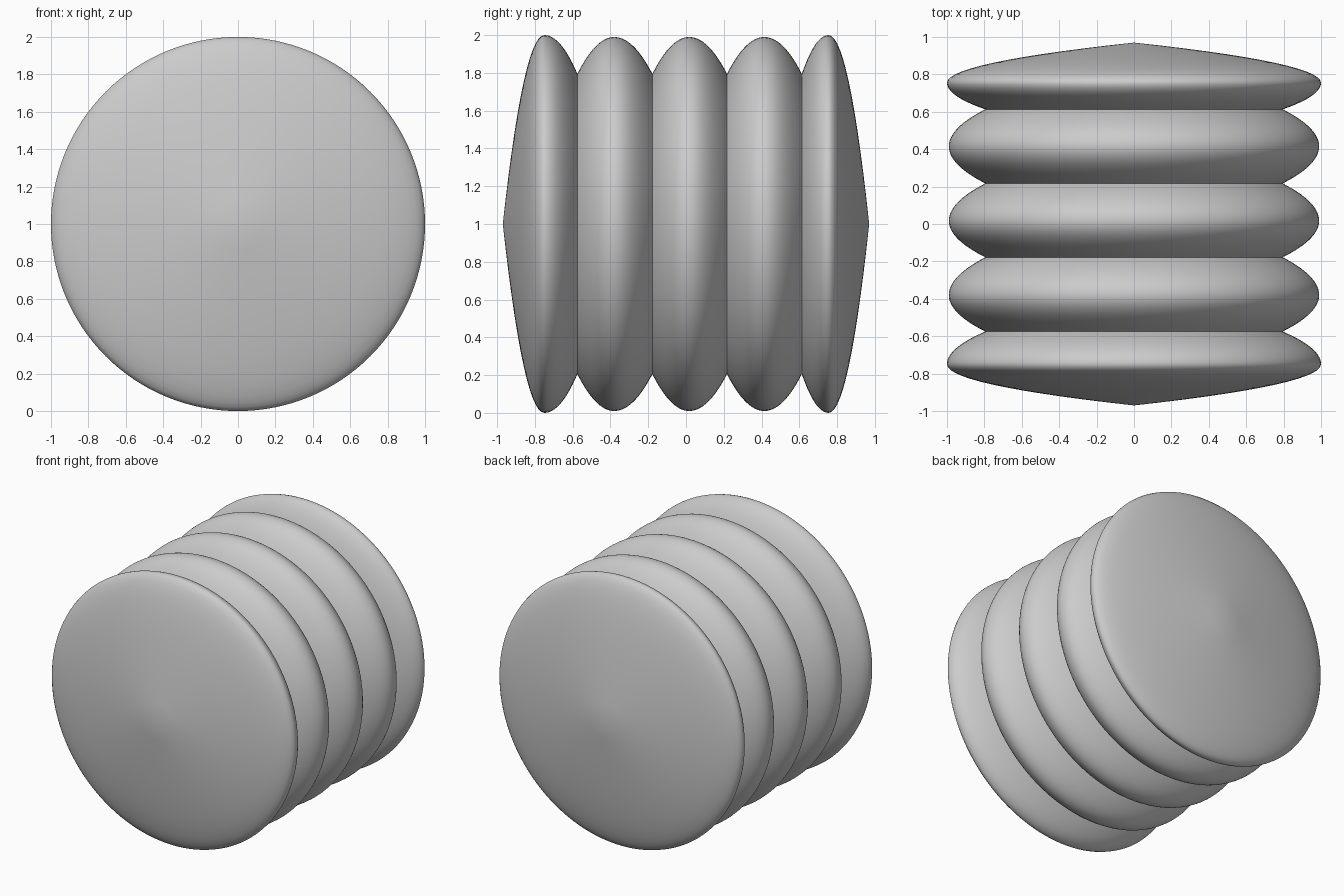
import bpy, bmesh, math
from mathutils import Vector

cube = bpy.data.objects.get("Cube")
if cube:
    bpy.data.objects.remove(cube, do_unlink=True)

STEPS, SEGMENTS = 14, 128
AXIS_Z = 1.0


def make_material(name, colour):
    mat = bpy.data.materials.new(name)
    mat.use_nodes = True
    mat.diffuse_color = colour
    mat.node_tree.nodes["Principled BSDF"].inputs["Base Color"].default_value = colour
    return mat


# Key points along the axis (y, radius): tips, bulge crests and grooves
GROOVE = 0.795
keys = [(-0.97, 0.0), (-0.75, 1.0), (-0.575, GROOVE), (-0.38, 0.99),
        (-0.178, GROOVE), (0.017, 0.99), (0.217, GROOVE), (0.415, 0.99),
        (0.613, GROOVE), (0.755, 1.0), (0.97, 0.0)]


def profile():
    """Join the key points with half parabolas that are flat at each crest."""
    points = [keys[0]]
    for (y0, r0), (y1, r1) in zip(keys, keys[1:]):
        for i in range(1, STEPS + 1):
            t = i / STEPS
            rise = 1 - (1 - t) ** 2 if r1 > r0 else t * t
            points.append((y0 + (y1 - y0) * t, r0 + (r1 - r0) * rise))
    return points


# Ribbed body: the profile turned around the horizontal axis
bm = bmesh.new()
verts = [bm.verts.new((r, y, AXIS_Z)) for y, r in profile()]
edges = [bm.edges.new(pair) for pair in zip(verts, verts[1:])]
bmesh.ops.spin(bm, geom=verts + edges, cent=Vector((0, 0, AXIS_Z)), axis=Vector((0, 1, 0)),
               angle=math.tau, steps=SEGMENTS, use_merge=False)
bmesh.ops.remove_doubles(bm, verts=bm.verts[:], dist=1e-4)
bmesh.ops.recalc_face_normals(bm, faces=bm.faces[:])
mesh = bpy.data.meshes.new("ribbed_body")
bm.to_mesh(mesh)
bm.free()

body = bpy.data.objects.new("ribbed_body", mesh)
bpy.context.collection.objects.link(body)
mesh.materials.append(make_material("light_grey", (0.6, 0.6, 0.6, 1)))

# Smooth bulges with crisp grooves
bpy.ops.object.select_all(action='DESELECT')
body.select_set(True)
bpy.context.view_layer.objects.active = body
bpy.ops.object.shade_smooth_by_angle(angle=math.radians(35))
